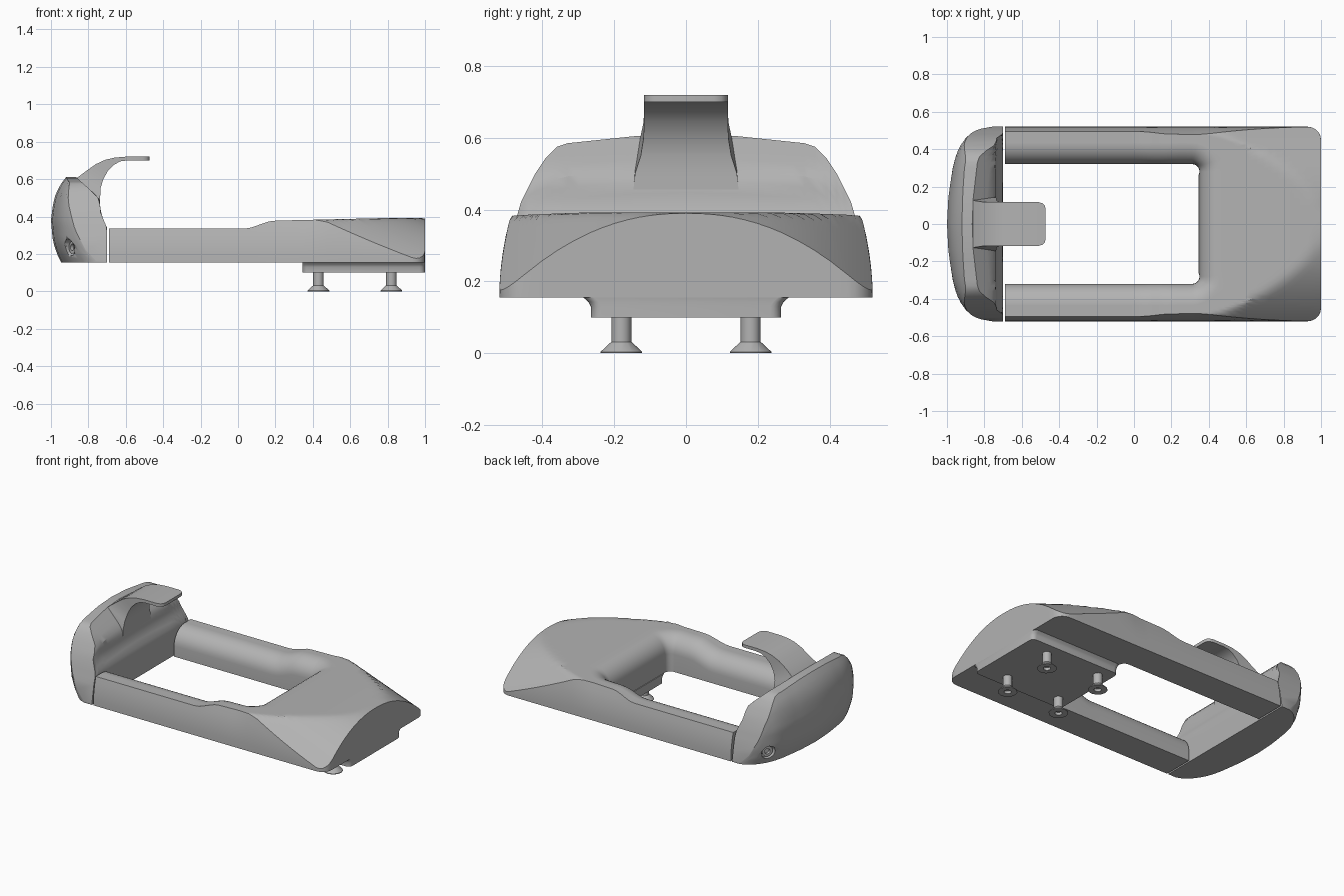
import bpy, bmesh, math
from mathutils import Vector

if "Cube" in bpy.data.objects:
    bpy.data.objects.remove(bpy.data.objects["Cube"])

grey = bpy.data.materials.new("plain_grey")
grey.use_nodes = True
grey.diffuse_color = (0.45, 0.45, 0.45, 1)
grey.node_tree.nodes["Principled BSDF"].inputs["Base Color"].default_value = grey.diffuse_color

BASE = 0.155  # underside of the frame


def lerp_table(table, v):
    """Straight-line lookup in a list of (key, value) pairs."""
    if v <= table[0][0]:
        return table[0][1]
    for (a, fa), (b, fb) in zip(table, table[1:]):
        if v <= b:
            return fa + (fb - fa) * (v - a) / (b - a)
    return table[-1][1]


def loft(name, rings, angle=32):
    """Skin equal closed rings and cap both ends."""
    bm = bmesh.new()
    rows = [[bm.verts.new(p) for p in ring] for ring in rings]
    n = len(rows[0])
    for a, b in zip(rows, rows[1:]):
        for i in range(n):
            j = (i + 1) % n
            bm.faces.new((a[i], a[j], b[j], b[i]))
    bm.faces.new(rows[0])
    bm.faces.new(rows[-1])
    bmesh.ops.recalc_face_normals(bm, faces=bm.faces)
    mesh = bpy.data.meshes.new(name)
    bm.to_mesh(mesh)
    bm.free()
    mesh.materials.append(grey)
    obj = bpy.data.objects.new(name, mesh)
    bpy.context.collection.objects.link(obj)
    bpy.ops.object.select_all(action="DESELECT")
    obj.select_set(True)
    bpy.context.view_layer.objects.active = obj
    bpy.ops.object.shade_smooth_by_angle(angle=math.radians(angle))
    return obj


def circle(radius, z, count=16):
    return [(radius * math.cos(math.tau * i / count),
             radius * math.sin(math.tau * i / count), z) for i in range(count)]


def rounded_rect(x0, x1, half_y, radius, z, steps=5):
    ring = []
    for k, (cx, cy) in enumerate([(x1 - radius, half_y - radius), (x0 + radius, half_y - radius),
                                  (x0 + radius, radius - half_y), (x1 - radius, radius - half_y)]):
        for i in range(steps + 1):
            a = math.pi / 2 * (k + i / steps)
            ring.append((cx + radius * math.cos(a), cy + radius * math.sin(a), z))
    return ring


# --- U-shaped frame: two rails joined by a broad pad ---
def top_height(x, y):
    s = min(max((x - 0.03) / 0.17, 0), 1)
    flat = 0.335 + 0.043 * s * s * (3 - 2 * s) + 0.014 * min(max((x - 0.2) / 0.6, 0), 1)
    arc = 0.39 - 0.235 * (abs(y) / 0.52) ** 2.2
    return max(min(flat, arc + 0.36 * (1 - x)), BASE + 0.003)


def frame_section(inner, outer):
    (ix, iy), (ox, oy) = inner, outer
    f = (top_height(ox, oy) - BASE) / 0.235
    edge_y = oy * (1 - 0.085 * f * f)
    edge_z = top_height(ox, edge_y)
    ring = [(ox, oy, BASE)]
    for k in range(1, 5):
        t = k / 5
        ring.append((ox, oy + (edge_y - oy) * t * t, BASE + (edge_z - BASE) * t))
    span = math.hypot(ox - ix, edge_y - iy)
    r = 0.11
    # even steps over the top, then a quarter round into the opening
    dists = [r + (span - r) * (1 - k / 14) for k in range(14)]
    dists += [r * (1 - math.sin(math.pi / 2 * k / 8)) for k in range(9)]
    for d in dists:
        t = d / span
        x, y = ix + (ox - ix) * t, iy + (edge_y - iy) * t
        drop = r * (1 - math.sqrt(max(0, 1 - (max(r - d, 0) / r) ** 2)))
        ring.append((x, y, max(top_height(x, y) - drop, BASE + 0.002)))
    ring.append((ix, iy, BASE))
    return ring


pairs = []
for k in range(29):
    x = -0.69 + (0.31 + 0.69) * k / 28
    pairs.append(((x, 0.32), (x, 0.52)))
corner = [(0.35 + 0.58 * k / 9, 0.52) for k in range(10)]
corner += [(0.93 + 0.07 * math.sin(a), 0.45 + 0.07 * math.cos(a))
           for a in [math.pi / 2 * k / 5 for k in range(1, 6)]]
corner += [(1.0, 0.45 - 0.17 * k / 4) for k in range(1, 4)]
for k, outer in enumerate(corner):
    a = math.pi / 2 * (k + 1) / (len(corner) + 1)
    pairs.append(((0.31 + 0.04 * math.sin(a), 0.28 + 0.04 * math.cos(a)), outer))
for k in range(8):
    y = 0.28 * (1 - k / 8)
    pairs.append(((0.35, y), (1.0, y)))
mirrored = [((i[0], -i[1]), (o[0], -o[1])) for i, o in reversed(pairs)]
pairs += [((0.35, 0), (1.0, 0))] + mirrored
loft("frame", [frame_section(i, o) for i, o in pairs])

# --- Upright end block with a domed back and hollow inner face ---
crest = [(0, 0.61), (0.14, 0.605), (0.33, 0.585), (0.36, 0.575), (0.39, 0.545), (0.42, 0.5),
         (0.46, 0.42), (0.5, 0.28), (0.52, 0.165)]
back_x = [(BASE, -0.945), (0.2, -0.968), (0.27, -0.99), (0.38, -1.0), (0.46, -0.99),
          (0.52, -0.975), (0.57, -0.95), (0.61, -0.92)]
back_offset = [(0, 0), (0.15, 0.008), (0.3, 0.03), (0.37, 0.048), (0.42, 0.072), (0.46, 0.1),
               (0.49, 0.13), (0.51, 0.16), (0.52, 0.19)]
inner_x = [(BASE, -0.70), (0.34, -0.70), (0.37, -0.715), (0.41, -0.733), (0.49, -0.74),
           (0.52, -0.765), (0.61, -0.865)]


def end_section(y):
    top = lerp_table(crest, abs(y))
    off = lerp_table(back_offset, abs(y))
    zs = [BASE + (top - BASE) * k / 14 for k in range(15)]
    ring = [(lerp_table(back_x, z) + off, y, z) for z in zs]
    for z in reversed(zs):
        ring.append((max(lerp_table(inner_x, z), lerp_table(back_x, z) + off + 0.02), y, z))
    return ring


half = [0.07, 0.14, 0.2, 0.26, 0.3, 0.33, 0.36, 0.39, 0.42, 0.44, 0.46, 0.48, 0.49, 0.5, 0.51, 0.52]
ys = [-y for y in reversed(half)] + [0] + half
end_block = loft("end_block", [end_section(y) for y in ys], 28)

# --- Recessed bolts at the two lower corners of the end block ---
for side, label in ((1, "left"), (-1, "right")):
    aim = Vector((-0.85, 0.52 * side, 0)).to_track_quat("Z", "Y")
    cutter = loft(label + "_bolt_hole_cutter", [circle(0.045, -0.05), circle(0.045, 0.1)])
    bolt = loft(label + "_corner_bolt", [circle(0.034, -0.06), circle(0.034, -0.022),
                                         circle(0.018, -0.022), circle(0.018, -0.04)])
    for obj in (cutter, bolt):
        obj.location = (-0.905, 0.43 * side, 0.235)
        obj.rotation_mode = "QUATERNION"
        obj.rotation_quaternion = aim
    cutter.hide_render = True
    cutter.hide_set(True)
    cut = end_block.modifiers.new(label + "_bolt_hole", "BOOLEAN")
    cut.object = cutter
    cut.operation = "DIFFERENCE"
    cut.solver = "EXACT"

# --- Curved hook: outer x, z, inner x, z, half width ---
hook = [(-0.88, 0.45, -0.737, 0.42, 0.15), (-0.89, 0.57, -0.737, 0.50, 0.142),
        (-0.86, 0.607, -0.735, 0.55, 0.126), (-0.81, 0.645, -0.72, 0.60, 0.118),
        (-0.76, 0.68, -0.695, 0.645, 0.117), (-0.71, 0.703, -0.665, 0.675, 0.117),
        (-0.66, 0.715, -0.63, 0.695, 0.117), (-0.60, 0.72, -0.59, 0.70, 0.117),
        (-0.51, 0.72, -0.51, 0.70, 0.117), (-0.49, 0.72, -0.49, 0.70, 0.111),
        (-0.477, 0.72, -0.477, 0.70, 0.098), (-0.472, 0.72, -0.472, 0.70, 0.078)]
loft("hook", [[(ox, -w, oz), (ox, w, oz), (nx, w, nz), (nx, -w, nz)]
              for ox, oz, nx, nz, w in hook])

# --- Mounting plate flaring into the pad ---
loft("mounting_plate", [rounded_rect(0.345, 1.0, hw, 0.03, z) for hw, z in
                        ((0.265, 0.10), (0.265, 0.13), (0.272, 0.143), (0.288, 0.157))])

# --- Four countersunk screws with a socket in each head ---
for x in (0.43, 0.82):
    for y in (-0.18, 0.18):
        screw = loft("mounting_screw", [circle(0.022, 0.018, 12), circle(0.022, 0, 12),
                                        circle(0.058, 0, 12), circle(0.058, 0.004, 12),
                                        circle(0.028, 0.032, 12), circle(0.028, 0.105, 12)])
        screw.location = (x, y, 0)
